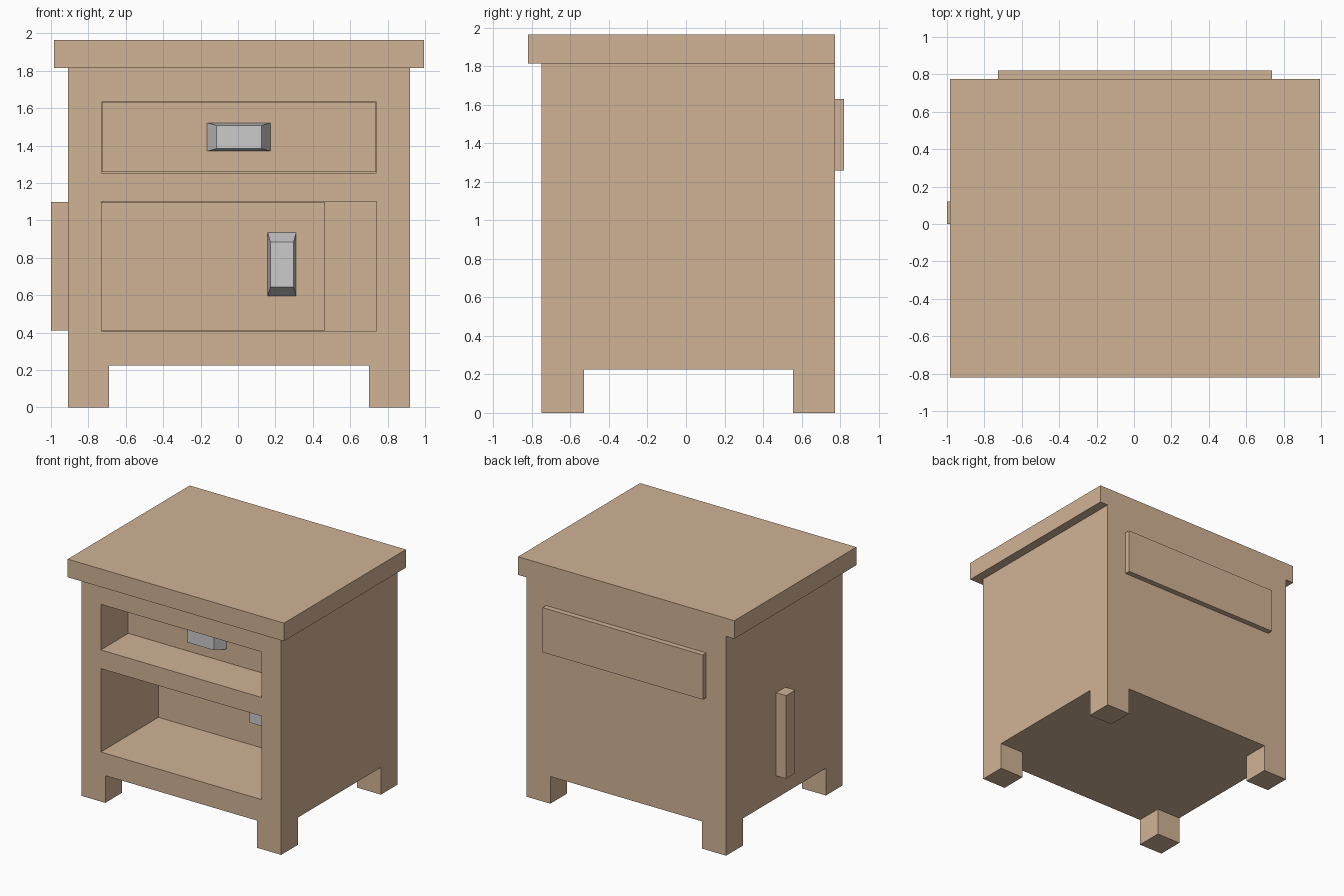
import bpy, bmesh

if "Cube" in bpy.data.objects:
    bpy.data.objects.remove(bpy.data.objects["Cube"])

wood = bpy.data.materials.new("wood")
wood.diffuse_color = (0.64, 0.45, 0.30, 1)
wood.use_nodes = True
wood.node_tree.nodes["Principled BSDF"].inputs["Base Color"].default_value = wood.diffuse_color


def make_object(name, bm, material=None):
    bmesh.ops.recalc_face_normals(bm, faces=bm.faces)
    mesh = bpy.data.meshes.new(name)
    bm.to_mesh(mesh)
    bm.free()
    obj = bpy.data.objects.new(name, mesh)
    bpy.context.collection.objects.link(obj)
    if material:
        mesh.materials.append(material)
    return obj


def box(name, x, y, z, material=wood):
    """Box from (min, max) ranges."""
    bm = bmesh.new()
    bmesh.ops.create_cube(bm, size=1)
    for v in bm.verts:
        v.co = [r[1] if c > 0 else r[0] for c, r in zip(v.co, (x, y, z))]
    return make_object(name, bm, material)


def combine(target, tool, operation):
    """Apply a boolean and remove the helper object."""
    tool.hide_render = True
    mod = target.modifiers.new("bool", 'BOOLEAN')
    mod.operation = operation
    mod.solver = 'EXACT'
    mod.object = tool
    bpy.context.view_layer.objects.active = target
    bpy.ops.object.modifier_apply(modifier=mod.name)
    bpy.data.objects.remove(tool)


def handle(name, center, base_y, half, inset):
    """Tapered pull: wide at the panel, narrower in front."""
    bm = bmesh.new()
    bmesh.ops.create_cube(bm, size=2)
    for v in bm.verts:
        front = v.co.y < 0
        sx, sz = [h - (i if front else 0) for h, i in zip(half, inset)]
        v.co = (center[0] + v.co.x * sx,
                base_y - (0.095 if front else 0),
                center[1] + v.co.z * sz)
    return make_object(name, bm)


# Cabinet: block with feet left by two crossing channels
cabinet = box("cabinet", (-0.91, 0.92), (-0.75, 0.775), (0, 1.88))
combine(cabinet, box("channel_y", (-0.69, 0.70), (-2, 2), (-1, 0.225)), 'DIFFERENCE')
combine(cabinet, box("channel_x", (-2, 2), (-0.53, 0.555), (-1, 0.225)), 'DIFFERENCE')

# Table top, flush at the back
combine(cabinet, box("table_top", (-0.985, 0.995), (-0.82, 0.775), (1.815, 1.965)), 'UNION')

# Drawer and door compartments
for z in ((1.255, 1.632), (0.41, 1.10)):
    combine(cabinet, box("compartment", (-0.73, 0.74), (-1, 0.60), z), 'DIFFERENCE')

# Drawer, pushed through the back, open inside
drawer = box("drawer", (-0.728, 0.738), (-0.40, 0.82), (1.26, 1.63))
combine(drawer, box("drawer_hollow", (-0.67, 0.68), (-0.28, 0.76), (1.32, 2)), 'DIFFERENCE')

# Door, set back and shifted through the left side
box("door", (-1.0, 0.465), (0, 0.12), (0.411, 1.099))

# Handles
handle("drawer_handle", (0.005, 1.446), -0.40, (0.17, 0.076), (0.05, 0.014))
handle("door_handle", (0.235, 0.765), 0.0, (0.076, 0.17), (0.014, 0.05))
